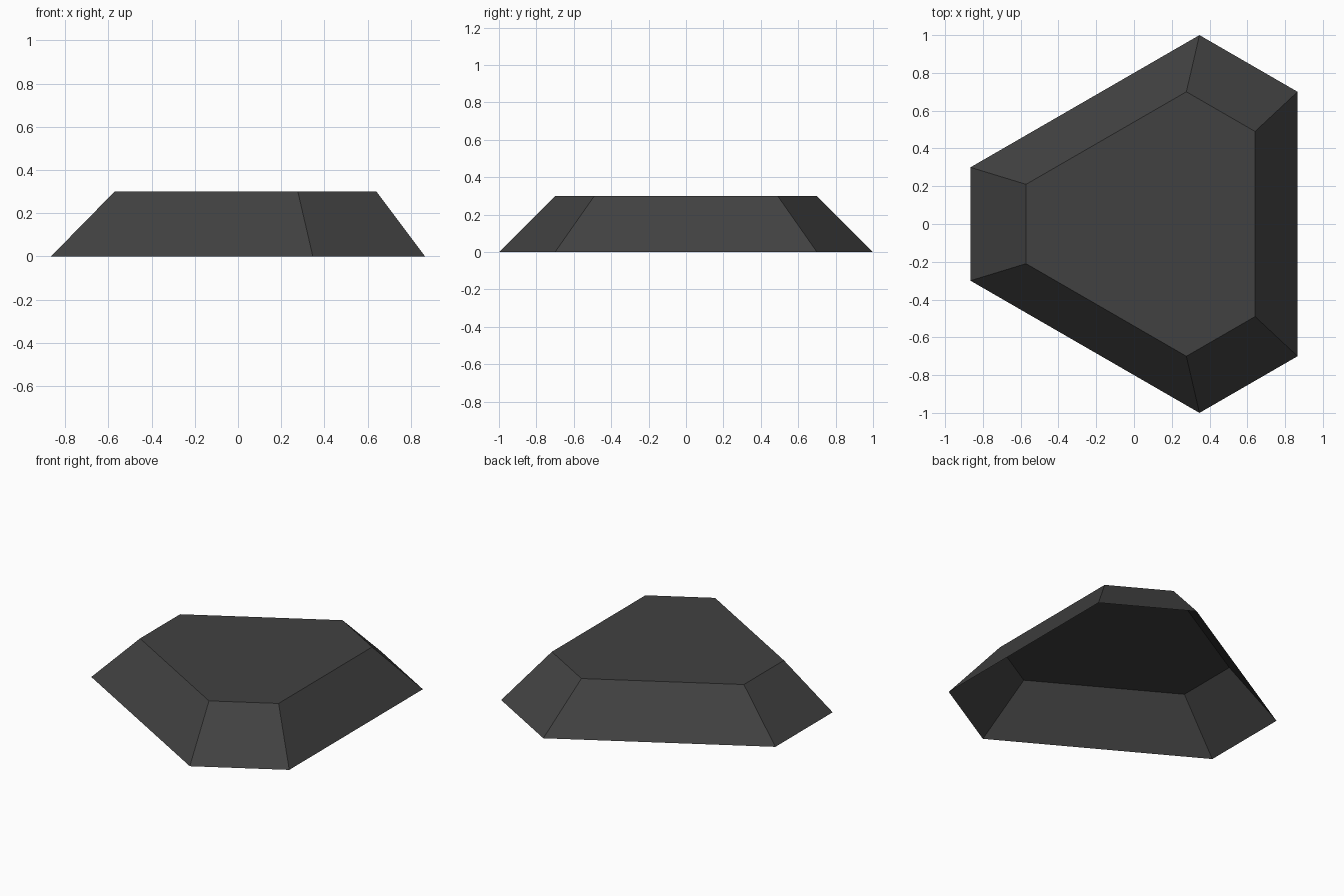
import bpy
import bmesh
from math import atan2, cos, hypot, pi, sin

cube = bpy.data.objects.get("Cube")
if cube:
    bpy.data.objects.remove(cube, do_unlink=True)

CENTRE_X = 0.1155   # axis of the threefold symmetry
APOTHEM = 0.7505    # axis to the long sides
HALF_LONG = 0.70    # half the length of a long side
HEIGHT = 0.30
TAPER = 0.70        # top outline relative to the base

# Dark grey material
grey = bpy.data.materials.new("dark_grey")
grey.use_nodes = True
colour = (0.053, 0.053, 0.053, 1)
grey.diffuse_color = colour
grey.node_tree.nodes["Principled BSDF"].inputs["Base Color"].default_value = colour


def outline(bm, scale, z):
    """Triangle with cut corners: three long and three short sides."""
    radius = hypot(APOTHEM, HALF_LONG) * scale
    half = atan2(HALF_LONG, APOTHEM)
    angles = [k * 2 * pi / 3 + s * half for k in range(3) for s in (-1, 1)]
    return [bm.verts.new((CENTRE_X + radius * cos(a), radius * sin(a), z))
            for a in angles]


# Tapered shell, open underneath
bm = bmesh.new()
base = outline(bm, 1, 0)
top = outline(bm, TAPER, HEIGHT)
bm.faces.new(top)
for i in range(len(base)):
    j = (i + 1) % len(base)
    bm.faces.new((base[i], base[j], top[j], top[i]))

mesh = bpy.data.meshes.new("tapered_plinth")
bm.to_mesh(mesh)
bm.free()
mesh.materials.append(grey)
plinth = bpy.data.objects.new("tapered_plinth", mesh)
bpy.context.collection.objects.link(plinth)
